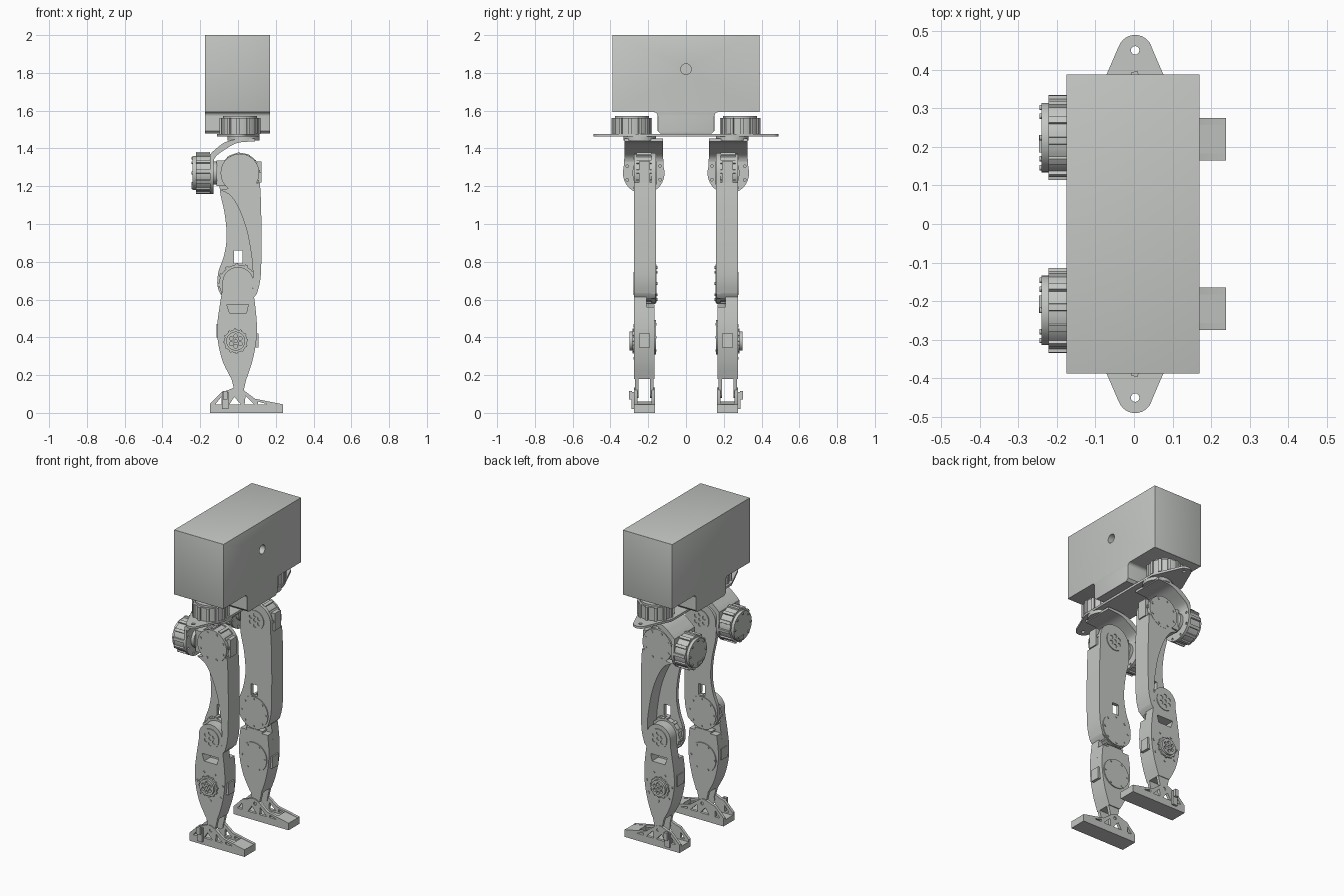
import bpy, bmesh, math
from mathutils import Matrix

cube = bpy.data.objects.get("Cube")
if cube:
    bpy.data.objects.remove(cube, do_unlink=True)

grey = bpy.data.materials.new("light_grey")
grey.use_nodes = True
grey.diffuse_color = (0.55, 0.57, 0.55, 1)
grey.node_tree.nodes["Principled BSDF"].inputs["Base Color"].default_value = (0.55, 0.57, 0.55, 1)

# Local profile plane -> world: extrusion runs along the named axis
AXES = {
    "X": Matrix(((0, 0, 1, 0), (1, 0, 0, 0), (0, 1, 0, 0), (0, 0, 0, 1))),
    "Y": Matrix(((1, 0, 0, 0), (0, 0, -1, 0), (0, 1, 0, 0), (0, 0, 0, 1))),
    "Z": Matrix.Identity(4),
}
parts = []


def arc(cx, cy, r, a0, a1, n=24):
    return [(cx + r * math.cos(math.radians(a0 + (a1 - a0) * i / n)),
             cy + r * math.sin(math.radians(a0 + (a1 - a0) * i / n))) for i in range(n + 1)]


def circle(cx, cy, r, n=40):
    return arc(cx, cy, r, 0, 360, n)[:-1]


def ring(cx, cy, r, dot, n, start=0):
    """Circles spaced evenly round a centre."""
    return [circle(*arc(cx, cy, r, 0, start + 360 * i / n, 1)[1], dot, 12) for i in range(n)]


def ribbed(cx, cy, r, n=12):
    """Cylinder outline with raised ribs."""
    pts = []
    for i in range(n):
        a = 360 * i / n
        pts += arc(cx, cy, r, a, a + 9, 2) + arc(cx, cy, r * 0.92, a + 10, a + 29, 3)
    return pts


def smooth(pts, n=6):
    """Catmull-Rom curve through the points."""
    p = [pts[0]] + pts + [pts[-1]]
    out = []
    for i in range(1, len(p) - 2):
        for k in range(n):
            t = k / n
            out.append(tuple(0.5 * (2 * p[i][j] + (p[i + 1][j] - p[i - 1][j]) * t
                       + (2 * p[i - 1][j] - 5 * p[i][j] + 4 * p[i + 1][j] - p[i + 2][j]) * t * t
                       + (3 * p[i][j] - p[i - 1][j] - 3 * p[i + 1][j] + p[i + 2][j]) * t ** 3)
                       for j in (0, 1)))
    return out + [pts[-1]]


def panel(name, axis, lo, hi, *loops, mirror=True):
    """Extruded outline; loops inside the outline become holes."""
    cu = bpy.data.curves.new(name, "CURVE")
    cu.dimensions, cu.fill_mode, cu.extrude = "2D", "BOTH", (hi - lo) / 2
    for pts in loops:
        sp = cu.splines.new("POLY")
        sp.points.add(len(pts) - 1)
        for p, (a, b) in zip(sp.points, pts):
            p.co = (a, b, 0, 1)
        sp.use_cyclic_u = True
    tmp = bpy.data.objects.new(name + "_outline", cu)
    bpy.context.collection.objects.link(tmp)
    me = bpy.data.meshes.new_from_object(
        tmp.evaluated_get(bpy.context.evaluated_depsgraph_get()))
    bpy.data.objects.remove(tmp, do_unlink=True)
    me.transform(AXES[axis] @ Matrix.Translation((0, 0, (lo + hi) / 2)))
    bm = bmesh.new()
    bm.from_mesh(me)
    bmesh.ops.remove_doubles(bm, verts=bm.verts, dist=1e-5)
    bmesh.ops.recalc_face_normals(bm, faces=bm.faces)
    bm.to_mesh(me)
    bm.free()
    me.name = name
    me.materials.clear()
    me.materials.append(grey)
    ob = bpy.data.objects.new(name, me)
    bpy.context.collection.objects.link(ob)
    if mirror:
        m = ob.modifiers.new("both_legs", "MIRROR")
        m.use_axis = (False, True, False)
        m.use_mirror_merge = False
    parts.append(ob)
    return ob


def rect(a0, a1, b0, b1):
    return [(a0, b0), (a1, b0), (a1, b1), (a0, b1)]


def hub(name, axis, lo, hi, cx, cy, r):
    """Output disc with a flower of holes."""
    panel(name, axis, lo, hi, circle(cx, cy, r), circle(cx, cy, r * 0.17, 12),
          *ring(cx, cy, r * 0.55, r * 0.2, 6, 30))


# Body: box with a lower middle block and a round socket on one long side
half = [(0.135, 1.478), (0.15, 1.493), (0.15, 1.57)] + arc(0.17, 1.572, 0.02, 180, 90, 5) + \
       [(0.388, 1.592), (0.388, 2.0)]
body = panel("body", "X", -0.175, 0.17, half + [(-y, z) for y, z in reversed(half)], mirror=False)
bev = body.modifiers.new("soft_edges", "BEVEL")
bev.width, bev.segments, bev.limit_method, bev.angle_limit = 0.01, 3, "ANGLE", math.radians(50)
cutter = panel("socket_cutter", "X", 0.13, 0.2, circle(0, 1.82, 0.028, 24), mirror=False)
cutter.hide_render = True
cut = body.modifiers.new("socket", "BOOLEAN")
cut.object, cut.operation = cutter, "DIFFERENCE"
baked = bpy.data.meshes.new_from_object(
    body.evaluated_get(bpy.context.evaluated_depsgraph_get()))
body.modifiers.clear()
body.data = baked
parts.remove(cutter)
bpy.data.objects.remove(cutter, do_unlink=True)

# Hip plate with rounded ears
end = [(0.115, 0.30), (0.075, 0.39), (0.047, 0.455)] + arc(0.003, 0.445, 0.045, 25, 155, 12) + \
      [(-0.042, 0.455), (-0.07, 0.39), (-0.11, 0.30)]
panel("hip_plate", "Z", 1.463, 1.477, end + [(x, -y) for x, y in reversed(end)],
      circle(0.003, 0.45, 0.011, 16), circle(0.003, -0.45, 0.011, 16), mirror=False)

# Hip turning motors and their outputs
panel("hip_turn_motors", "Z", 1.477, 1.56, ribbed(0.01, 0.287, 0.108))
panel("hip_turn_caps", "Z", 1.56, 1.572, circle(0.01, 0.287, 0.09))
hub("hip_turn_outputs", "Z", 1.443, 1.463, 0.03, 0.245, 0.085)

# Curved hip brackets
outer = smooth([(0.09, 1.452), (0.0, 1.45), (-0.07, 1.432), (-0.12, 1.395), (-0.146, 1.37)])
inner = smooth([(-0.13, 1.33), (-0.115, 1.36), (-0.06, 1.40), (0.0, 1.43), (0.09, 1.437)])
panel("hip_brackets", "Y", 0.122, 0.325, outer + [(-0.146, 1.33)] + inner)
panel("hip_bracket_plates", "X", -0.147, -0.13,
      [(0.325, 1.37), (0.122, 1.37)] + arc(0.224, 1.27, 0.11, 165, 375, 30),
      *ring(0.224, 1.27, 0.094, 0.007, 8, 22))

# Hip sideways motors
panel("hip_roll_motors", "X", -0.222, -0.147, ribbed(0.224, 1.27, 0.11))
panel("hip_roll_caps", "X", -0.24, -0.222, circle(0.224, 1.27, 0.09))
panel("hip_roll_bolts", "X", -0.245, -0.24, *ring(0.224, 1.27, 0.078, 0.007, 8))
panel("hip_roll_sockets", "X", -0.246, -0.24, rect(0.185, 0.23, 1.195, 1.213))
panel("hip_roll_outputs", "X", -0.13, -0.11, circle(0.224, 1.27, 0.06))
panel("hip_roll_links", "Y", 0.185, 0.262, rect(-0.115, -0.04, 1.20, 1.335))

# Hip swing motors on the outer side
panel("hip_swing_motors", "Y", 0.178, 0.262, ribbed(0.01, 1.27, 0.108))
panel("hip_swing_caps", "Y", 0.262, 0.275, circle(0.01, 1.27, 0.102))
panel("hip_swing_bolts", "Y", 0.275, 0.279, *ring(0.01, 1.27, 0.085, 0.007, 8, 22))
panel("hip_swing_lugs", "Y", 0.19, 0.25, rect(0.09, 0.124, 1.22, 1.33))

# Thighs: inner plate plus a crescent wall along the leading edge
lead = [(0.1, 0.63), (0.12, 0.72), (0.124, 0.9), (0.122, 1.1), (0.116, 1.22)]
back = [(-0.096, 1.25), (-0.095, 1.17), (-0.07, 1.05), (-0.06, 0.93), (-0.075, 0.83),
        (-0.103, 0.75), (-0.11, 0.69)]
window = rect(-0.02, 0.025, 0.79, 0.86)
panel("thigh_plates", "Y", 0.16, 0.182, arc(0.01, 1.27, 0.106, 0, 180) + smooth(back) +
      arc(0.0, 0.69, 0.11, 185, 300) + smooth(lead), window)
crest = [(-0.094, 1.18), (-0.04, 1.15), (0.005, 1.08), (0.045, 0.97), (0.067, 0.86),
         (0.078, 0.76), (0.078, 0.605)]
panel("thigh_walls", "Y", 0.165, 0.274, smooth(crest) + smooth(lead))
hub("thigh_hubs", "Y", 0.155, 0.162, 0.01, 1.27, 0.06)

# Knees: motor on the inner side, hub on the outer side
panel("knee_motors", "Y", 0.165, 0.212, ribbed(0.0, 0.685, 0.108))
panel("knee_caps", "Y", 0.155, 0.166, circle(0.0, 0.685, 0.1))
panel("knee_bolts", "Y", 0.151, 0.156, *ring(0.0, 0.685, 0.085, 0.007, 8))
hub("knee_hubs", "Y", 0.272, 0.278, 0.0, 0.685, 0.06)

# Shins: outer side reaches the knee, inner side stops below it
left = [(-0.082, 0.66), (-0.098, 0.56), (-0.11, 0.46), (-0.105, 0.37), (-0.08, 0.27), (-0.035, 0.18)]
right = [(0.045, 0.18), (0.075, 0.27), (0.095, 0.37), (0.1, 0.46), (0.092, 0.56), (0.078, 0.66)]
slot = [(-0.06, 0.575), (-0.045, 0.53), (0.045, 0.53), (0.055, 0.575)]
panel("shin_outer_shells", "Y", 0.21, 0.274,
      arc(0.0, 0.69, 0.082, 0, 180) + smooth(left) + smooth(right), slot)
panel("shin_inner_shells", "Y", 0.166, 0.21, smooth(left[1:]) + smooth(right[:-1]), slot)
fork = [(-0.037, 0.19), (-0.02, 0.12)] + arc(0.003, 0.105, 0.025, 180, 360, 12) + [(0.03, 0.12), (0.047, 0.19)]
for side, lo in (("inner", 0.172), ("outer", 0.252)):
    panel("ankle_fork_" + side, "Y", lo, lo + 0.018, fork)

# Ankle motors and bolts
panel("ankle_motor_rings", "Y", 0.272, 0.284, ribbed(-0.012, 0.38, 0.066))
hub("ankle_motor_hubs", "Y", 0.284, 0.298, -0.012, 0.38, 0.05)
panel("ankle_covers", "Y", 0.16, 0.167, circle(-0.004, 0.4, 0.092))
panel("ankle_cover_bolts", "Y", 0.156, 0.161, *ring(-0.004, 0.4, 0.08, 0.006, 6))
panel("shin_bolts", "Y", 0.273, 0.279, *ring(-0.004, 0.38, 0.09, 0.007, 7, 15))
panel("shin_lugs", "Y", 0.19, 0.25, rect(0.08, 0.108, 0.345, 0.42), rect(-0.114, -0.09, 0.4, 0.47))

# Feet: solid soles with pierced side walls
panel("soles", "Y", 0.165, 0.275, rect(-0.147, 0.238, 0.0, 0.035))
wall = [(-0.147, 0.03), (-0.147, 0.05), (-0.085, 0.112), (-0.06, 0.118)] + \
       smooth([(-0.03, 0.13), (0.0, 0.134), (0.03, 0.12)], 4) + [(0.09, 0.075), (0.238, 0.045), (0.238, 0.03)]
holes = [[(-0.12, 0.045), (-0.088, 0.045), (-0.088, 0.085)],
         [(-0.045, 0.045), (0.015, 0.045), (-0.02, 0.085)],
         [(0.035, 0.045), (0.085, 0.045), (0.04, 0.09)],
         [(0.105, 0.045), (0.16, 0.045), (0.105, 0.06)], circle(0.003, 0.105, 0.01, 16)]
for side, lo in (("inner", 0.165), ("outer", 0.257)):
    panel("foot_wall_" + side, "Y", lo, lo + 0.018, wall, *holes)
panel("toe_blocks", "Y", 0.165, 0.275, [(0.15, 0.03), (0.15, 0.06), (0.238, 0.044), (0.238, 0.03)])
panel("foot_tabs", "Y", 0.274, 0.288, rect(-0.085, -0.05, 0.02, 0.11))
panel("foot_pins", "Y", 0.286, 0.303, rect(-0.08, -0.055, 0.07, 0.115))

# Smooth curved sides, keep corners crisp
bpy.ops.object.select_all(action="DESELECT")
for ob in parts:
    ob.select_set(True)
bpy.context.view_layer.objects.active = body
bpy.ops.object.shade_smooth_by_angle(angle=math.radians(28))
